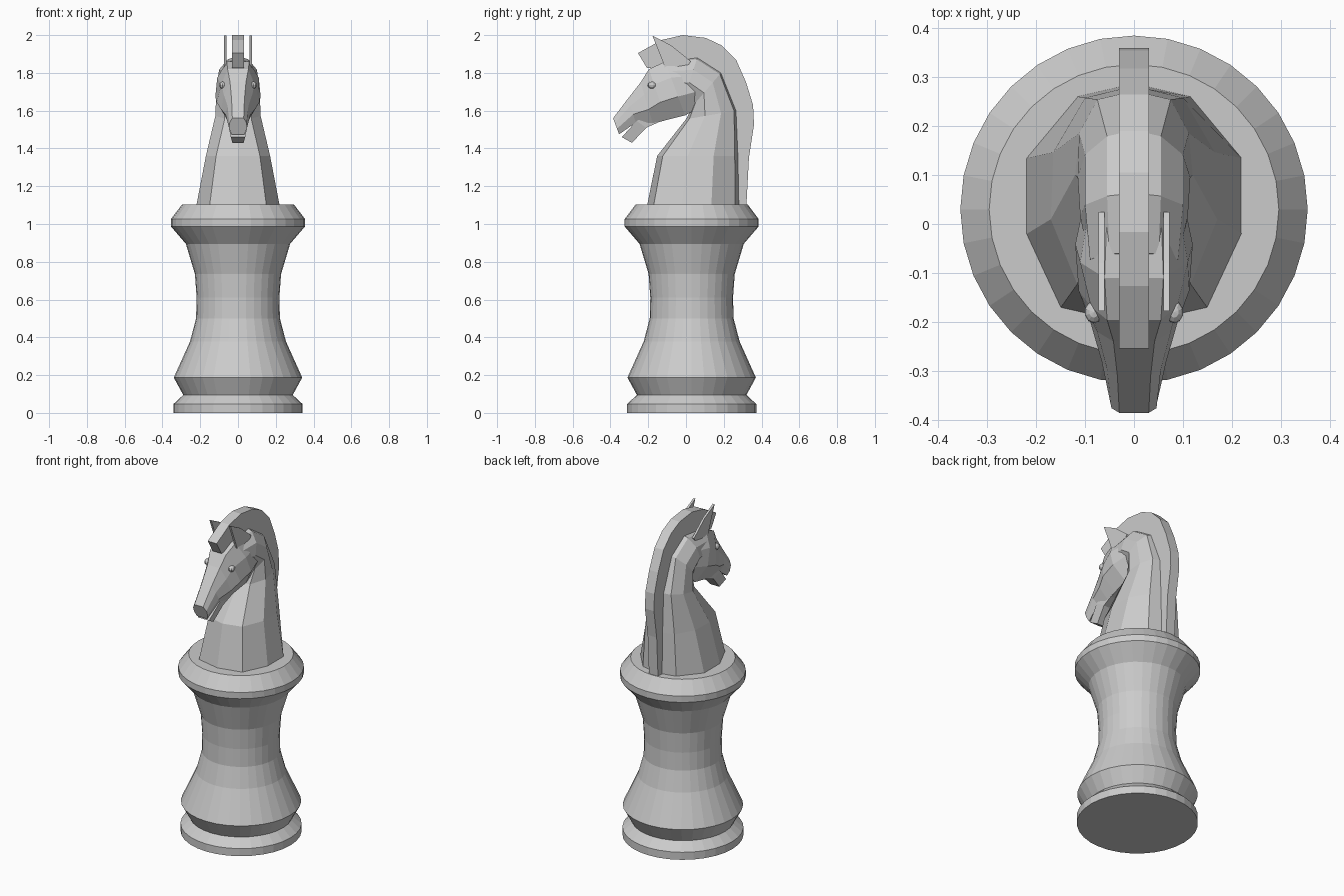
import bpy, bmesh, math


def make(name, rings):
    """Skin a list of equal-length closed rings, capping both ends."""
    bm = bmesh.new()
    loops = [[bm.verts.new(p) for p in r] for r in rings]
    n = len(loops[0])
    for a, b in zip(loops, loops[1:]):
        for i in range(n):
            j = (i + 1) % n
            bm.faces.new((a[i], a[j], b[j], b[i]))
    bm.faces.new(loops[0][::-1])
    bm.faces.new(loops[-1])
    bmesh.ops.recalc_face_normals(bm, faces=bm.faces)
    me = bpy.data.meshes.new(name)
    bm.to_mesh(me)
    bm.free()
    ob = bpy.data.objects.new(name, me)
    bpy.context.collection.objects.link(ob)
    return ob


def section(start, end, ts, ws):
    """Symmetric ring between two points (y, z) on the centre plane."""
    half = [(w, start[0] + (end[0] - start[0]) * t, start[1] + (end[1] - start[1]) * t)
            for t, w in zip(ts, ws)]
    return half + [(-x, y, z) for x, y, z in reversed(half) if x > 0]


def slab(name, outline, x0, x1):
    """Flat plate: side outline (y, z) extruded across x."""
    return make(name, [[(x, y, z) for y, z in outline] for x in (x0, x1)])


# Turned base
profile = [(.342, 0), (.342, .047), (.29, .095), (.34, .187), (.254, .378), (.222, .5),
           (.219, .61), (.228, .735), (.276, .895), (.355, .987), (.355, 1.026), (.296, 1.104)]
make("turned_base", [[(r * math.sin(math.tau * i / 32), .03 + r * math.cos(math.tau * i / 32), z)
                      for i in range(32)] for r, z in profile])

# Neck: front point, back point, half widths
neck_t = (0, .07, .38, .70, .96, 1)
neck = [((-.205, 1.10), (.28, 1.10), (.15, .22, .22, .115)),
        ((-.153, 1.36), (.275, 1.36), (.116, .17, .165, .10)),
        ((.0, 1.555), (.265, 1.60), (.07, .12, .112, .075)),
        ((.04, 1.63), (.185, 1.80), (.08, .115, .10, .055)),
        ((-.01, 1.67), (.06, 1.88), (.07, .11, .10, .055)),
        ((-.10, 1.68), (-.06, 1.865), (.06, .09, .09, .05))]
make("neck", [section(f, b, neck_t, (0, *w, .03)) for f, b, w in neck])

# Head and upper muzzle: top point, bottom point, half widths
head_t = (0, .3, .65, 1)
head = [((.03, 1.86), (.07, 1.615), (.055, .09, .10, .06)),
        ((-.11, 1.86), (-.005, 1.575), (.06, .11, .12, .06)),
        ((-.196, 1.82), (-.105, 1.55), (.055, .088, .113, .05)),
        ((-.24, 1.75), (-.175, 1.53), (.042, .075, .09, .045)),
        ((-.31, 1.66), (-.265, 1.537), (.034, .055, .066, .045)),
        ((-.386, 1.56), (-.354, 1.475), (.03, .046, .047, .035))]
make("head", [section(a, b, head_t, w) for a, b, w in head])

# Lower jaw
jaw = [((-.17, 1.60), (-.13, 1.545), (.05, .05)),
       ((-.262, 1.545), (-.21, 1.51), (.055, .045)),
       ((-.34, 1.46), (-.286, 1.43), (.038, .03))]
make("lower_jaw", [section(a, b, (0, 1), w) for a, b, w in jaw])

# Mane with forelock
mane = [(.32, 1.10), (.333, 1.35), (.36, 1.525), (.355, 1.63), (.318, 1.75), (.265, 1.87),
        (.19, 1.945), (.105, 1.985), (-.016, 2.0), (-.127, 1.975), (-.254, 1.905),
        (-.206, 1.825), (-.12, 1.83), (.05, 1.85), (.16, 1.77), (.23, 1.6),
        (.245, 1.36), (.25, 1.10)]
slab("mane", mane, -.031, .031)

# Ears and eyes on both sides
ear = [(-.178, 1.997), (-.08, 1.947), (.025, 1.862), (.0, 1.82), (-.11, 1.82), (-.125, 1.865)]
for side, s in (("right", 1), ("left", -1)):
    slab("ear_" + side, ear, s * .06, s * .073)
    bpy.ops.mesh.primitive_uv_sphere_add(segments=10, ring_count=6, radius=.021,
                                         location=(s * .082, -.18, 1.735))
    bpy.context.object.name = "eye_" + side
    bpy.context.object.scale = (.9, 1.1, .9)
